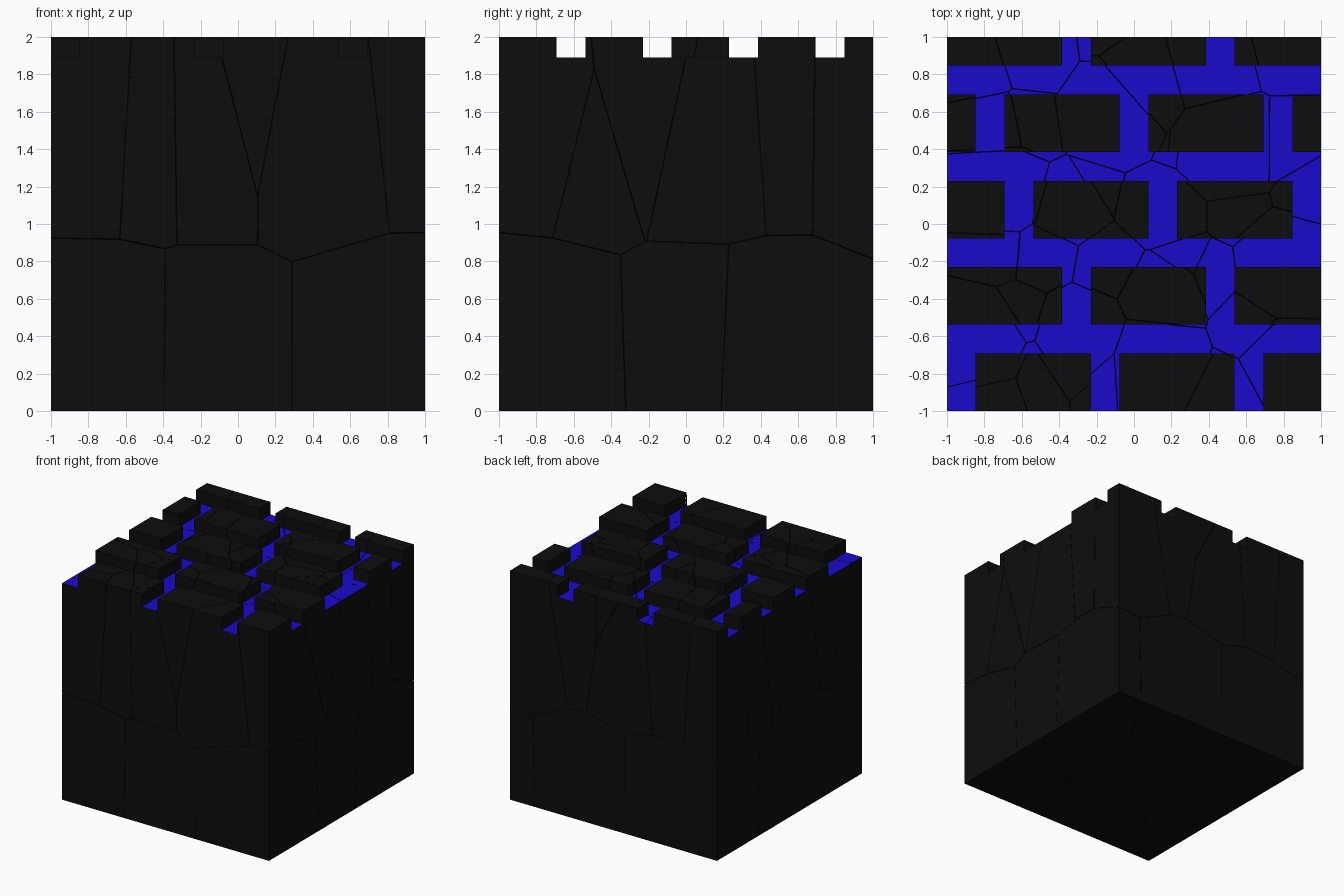
import bpy, bmesh, random
from mathutils import Vector, Matrix

if "Cube" in bpy.data.objects:
    bpy.data.objects.remove(bpy.data.objects["Cube"])

random.seed(4)
U = 1 / 13            # brick layout module
FLOOR = 1.89          # mortar level
GAP = 0.0015          # half width of the cracks


def material(name, rgb):
    m = bpy.data.materials.new(name)
    m.diffuse_color = (*rgb, 1)
    m.use_nodes = True
    m.node_tree.nodes["Principled BSDF"].inputs["Base Color"].default_value = m.diffuse_color
    return m


stone = material("dark_stone", (0.004, 0.004, 0.004))
mortar = material("blue_mortar", (0.01, 0.003, 0.6))

# Solids: base block plus staggered courses of bricks clipped to the square
boxes = [(Vector((-1, -1, 0)), Vector((1, 1, FLOOR)))]
for row, start in enumerate((-11, -13, -17, -19, -13)):
    y0 = (-13 + 6 * row) * U
    y1 = min(y0 + 4 * U, 1)
    for k in range(4):
        x0 = max((start + 10 * k) * U, -1)
        x1 = min((start + 10 * k + 8) * U, 1)
        if x1 - x0 > 0.01:
            boxes.append((Vector((x0, y0, FLOOR)), Vector((x1, y1, 2))))


# Crack cells: a few large chunks below, smaller ones above
def seeds(n, z, dz):
    s = 2 / n
    j = s * 0.4
    return [Vector((-1 + s * (i + .5) + random.uniform(-j, j),
                    -1 + s * (k + .5) + random.uniform(-j, j),
                    z + random.uniform(-dz, dz)))
            for i in range(n) for k in range(n)]


points = seeds(3, 0.3, 0.03) + seeds(6, 1.57, 0.05)


def cut_box(lo, hi, seed):
    """Part of a box lying in the cell around one seed."""
    bm = bmesh.new()
    size = hi - lo
    bmesh.ops.create_cube(bm, size=1, matrix=Matrix.Translation((lo + hi) / 2)
                          @ Matrix.Diagonal((*size, 1)))
    for other in sorted(points, key=lambda p: (p - seed).length)[1:]:
        n = (other - seed).normalized()
        co = (other + seed) / 2 - n * GAP
        side = [(v.co - co).dot(n) for v in bm.verts]
        if max(side) <= 1e-5:
            continue
        if min(side) >= -1e-5:
            bm.clear()
            break
        cut = bmesh.ops.bisect_plane(
            bm, geom=bm.verts[:] + bm.edges[:] + bm.faces[:], dist=1e-6,
            plane_co=co, plane_no=n, clear_outer=True)["geom_cut"]
        edges = [e for e in cut if isinstance(e, bmesh.types.BMEdge)]
        bmesh.ops.holes_fill(bm, edges=edges, sides=0)
    bmesh.ops.recalc_face_normals(bm, faces=bm.faces[:])
    return bm


# One object per broken chunk: its piece of the base and of the bricks
for i, seed in enumerate(points):
    me = bpy.data.meshes.new("stone_chunk")
    chunk = bmesh.new()
    for b, (lo, hi) in enumerate(boxes):
        part = cut_box(lo, hi, seed)
        hidden = []
        for f in part.faces:
            if abs(f.calc_center_median().z - FLOOR) < 1e-4:
                if b == 0:
                    f.material_index = 1      # mortar floor
                else:
                    hidden.append(f)          # underside of a brick
        bmesh.ops.delete(part, geom=hidden, context='FACES')
        tmp = bpy.data.meshes.new("tmp")
        part.to_mesh(tmp)
        part.free()
        chunk.from_mesh(tmp)
        bpy.data.meshes.remove(tmp)
    chunk.to_mesh(me)
    filled = len(chunk.faces)
    chunk.free()
    if filled:
        me.materials.append(stone)
        me.materials.append(mortar)
        bpy.context.collection.objects.link(
            bpy.data.objects.new(f"stone_chunk_{i:02d}", me))
